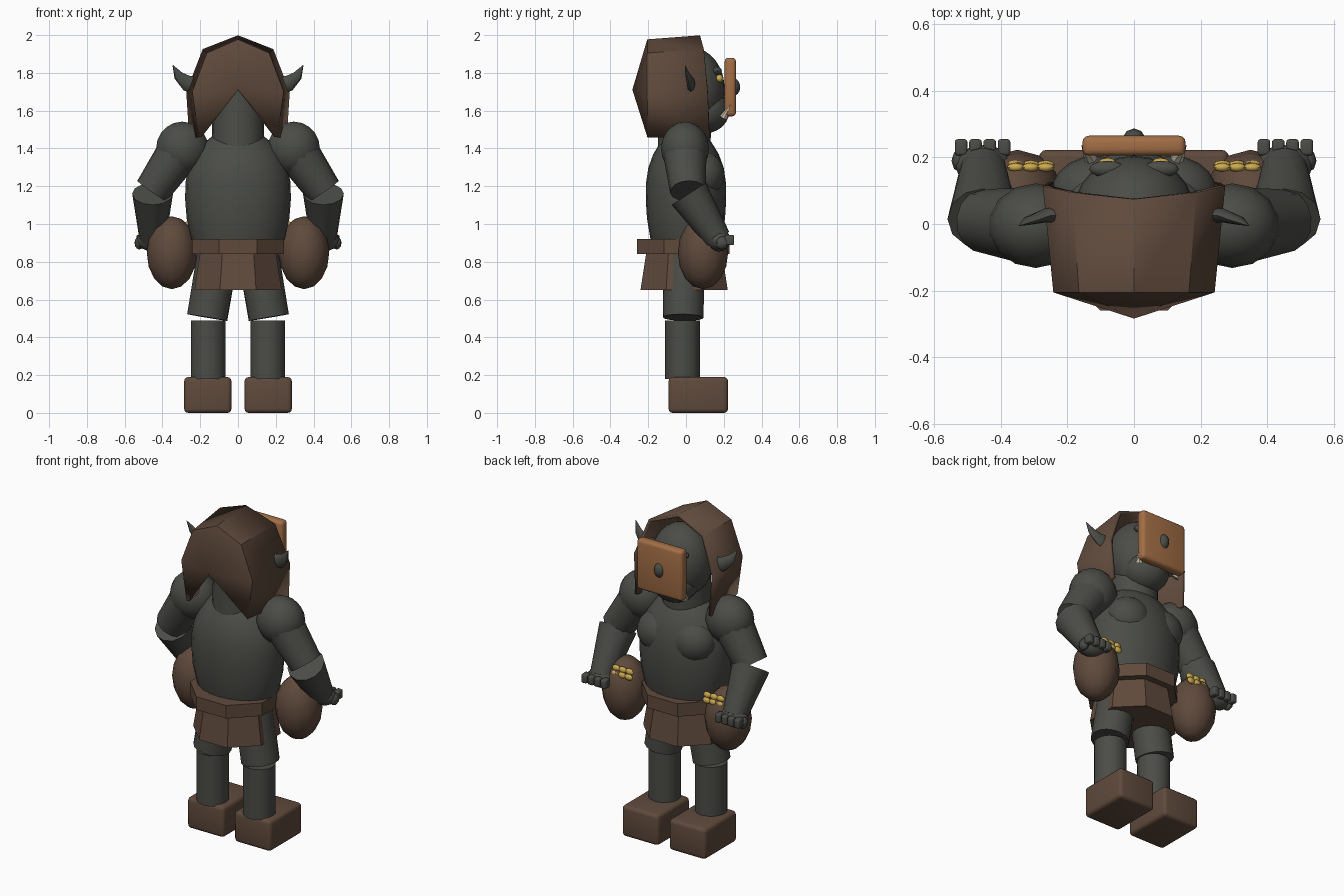
import bpy
import bmesh
import math
from mathutils import Vector, Matrix

if "Cube" in bpy.data.objects:
    bpy.data.objects.remove(bpy.data.objects["Cube"], do_unlink=True)


def make_material(name, rgb):
    mat = bpy.data.materials.new(name)
    mat.use_nodes = True
    color = (*rgb, 1)
    mat.diffuse_color = color
    mat.node_tree.nodes["Principled BSDF"].inputs["Base Color"].default_value = color
    return mat


SKIN = make_material("dark grey skin", (0.07, 0.073, 0.062))
LEATHER = make_material("brown leather", (0.115, 0.068, 0.045))
WOOD = make_material("orange wood", (0.36, 0.155, 0.06))
GOLD = make_material("gold", (0.6, 0.4, 0.08))
IVORY = make_material("ivory", (0.6, 0.54, 0.4))


def finish(bm, name, mat, angle=40):
    bmesh.ops.recalc_face_normals(bm, faces=bm.faces)
    mesh = bpy.data.meshes.new(name)
    bm.to_mesh(mesh)
    bm.free()
    mesh.materials.append(mat)
    ob = bpy.data.objects.new(name, mesh)
    bpy.context.collection.objects.link(ob)
    bpy.ops.object.select_all(action="DESELECT")
    ob.select_set(True)
    bpy.context.view_layer.objects.active = ob
    bpy.ops.object.shade_smooth_by_angle(angle=math.radians(angle))
    return ob


def ball(name, mat, center, radii, sides=16, rings=10):
    bm = bmesh.new()
    place = Matrix.Translation(center) @ Matrix.Diagonal((*radii, 1))
    bmesh.ops.create_uvsphere(bm, u_segments=sides, v_segments=rings, radius=1, matrix=place)
    return finish(bm, name, mat)


def limb(name, mat, start, end, r1, r2, sides=16):
    """Tapered cylinder between two points."""
    start, end = Vector(start), Vector(end)
    axis = end - start
    turn = axis.to_track_quat("Z", "Y").to_matrix().to_4x4()
    bm = bmesh.new()
    bmesh.ops.create_cone(bm, cap_ends=True, segments=sides, radius1=r1, radius2=r2,
                          depth=axis.length,
                          matrix=Matrix.Translation((start + end) / 2) @ turn)
    return finish(bm, name, mat)


def box(name, mat, center, size, bevel):
    bm = bmesh.new()
    bmesh.ops.create_cube(bm, size=1, matrix=Matrix.Translation(center) @ Matrix.Diagonal((*size, 1)))
    bmesh.ops.bevel(bm, geom=bm.edges[:], offset=bevel, segments=3, profile=0.5, affect="EDGES")
    return finish(bm, name, mat)


def lathe(name, mat, profile, sides, y_scale=1, y_shift=0, turn=0):
    """Closed stack of rings from (radius, height) pairs."""
    bm = bmesh.new()
    rings = []
    for r, z in profile:
        ring = []
        for i in range(sides):
            a = math.tau * i / sides + turn
            ring.append(bm.verts.new((r * math.cos(a), r * math.sin(a) * y_scale + y_shift, z)))
        rings.append(ring)
    for low, high in zip(rings, rings[1:]):
        for i in range(sides):
            j = (i + 1) % sides
            bm.faces.new((low[i], low[j], high[j], high[i]))
    bm.faces.new(rings[0])
    bm.faces.new(rings[-1])
    return finish(bm, name, mat)


def bent_cone(name, mat, points, radii, sides=8, flat=0.5):
    """Tapering horn through points, flattened along y."""
    bm = bmesh.new()
    rings = []
    for k, (p, r) in enumerate(zip(points, radii)):
        p = Vector(p)
        d = Vector(points[min(k + 1, len(points) - 1)]) - Vector(points[max(k - 1, 0)])
        across = Vector((-d.z, 0, d.x)).normalized()
        rings.append([bm.verts.new(p + across * r * math.cos(math.tau * i / sides)
                                   + Vector((0, r * flat * math.sin(math.tau * i / sides), 0)))
                      for i in range(sides)])
    for low, high in zip(rings, rings[1:]):
        for i in range(sides):
            j = (i + 1) % sides
            bm.faces.new((low[i], low[j], high[j], high[i]))
    bm.faces.new(rings[0])
    bm.faces.new(rings[-1])
    return finish(bm, name, mat)


# Torso, neck, belt and skirt
lathe("torso", SKIN, [(0.22, 0.84), (0.25, 0.93), (0.272, 1.03), (0.28, 1.13), (0.278, 1.22),
                      (0.262, 1.3), (0.228, 1.37), (0.18, 1.43), (0.13, 1.47)], 24, 0.76)
limb("neck", SKIN, (0, -0.01, 1.38), (0, 0, 1.74), 0.14, 0.135, 20)
octagon = math.pi / 8
lathe("belt", LEATHER, [(0.265, 0.84), (0.265, 0.92)], 8, 1, -0.015, octagon)
lathe("skirt", LEATHER, [(0.25, 0.65), (0.215, 0.86)], 8, 1, -0.01, octagon)

# Head and face
ball("head", SKIN, (0, 0.04, 1.71), (0.18, 0.165, 0.22), 24, 16)
ball("jaw", SKIN, (0, 0.1, 1.6), (0.135, 0.13, 0.12), 20, 12)
ball("nose", SKIN, (0, 0.245, 1.725), (0.037, 0.042, 0.05), 10, 8)
box("face_board", WOOD, (0, 0.235, 1.725), (0.31, 0.06, 0.31), 0.02)

# Hood shell: front arch, back arch and a rear point above the nape notch
front_half = [(0.25, 0.125, 1.46), (0.265, 0.115, 1.7), (0.18, 0.095, 1.92)]
back_half = [(0.2, -0.2, 1.46), (0.235, -0.2, 1.7), (0.16, -0.2, 1.9)]


def arch(half, top):
    return half + [top] + [(-x, y, z) for x, y, z in reversed(half)]


bm = bmesh.new()
front = [bm.verts.new(p) for p in arch(front_half, (0, 0.075, 1.99))]
back = [bm.verts.new(p) for p in arch(back_half, (0, -0.2, 1.97))]
rear = bm.verts.new((0, -0.275, 1.71))
for i in range(len(front) - 1):
    bm.faces.new((front[i], front[i + 1], back[i + 1], back[i]))
    bm.faces.new((back[i], back[i + 1], rear))
hood = finish(bm, "hood", LEATHER, 35)
shell = hood.modifiers.new("thickness", "SOLIDIFY")
shell.thickness = 0.018
shell.offset = 0

for s, side in ((1, "left"), (-1, "right")):
    # Face details
    ball(side + "_eye", GOLD, (s * 0.08, 0.175, 1.77), (0.032, 0.024, 0.022), 12, 8)
    ball(side + "_brow", SKIN, (s * 0.08, 0.165, 1.81), (0.055, 0.025, 0.022), 12, 8)
    limb(side + "_tusk", IVORY, (s * 0.13, 0.2, 1.565), (s * 0.155, 0.235, 1.63), 0.022, 0.003, 8)
    bent_cone(side + "_ear", SKIN,
              [(s * 0.2, 0.03, 1.73), (s * 0.27, 0.025, 1.745), (s * 0.315, 0.01, 1.785),
               (s * 0.345, -0.005, 1.84)], [0.05, 0.042, 0.026, 0.002])

    # Chest and arm
    ball(side + "_chest", SKIN, (s * 0.115, 0.09, 1.26), (0.135, 0.115, 0.125), 20, 12)
    ball(side + "_shoulder", SKIN, (s * 0.295, -0.005, 1.4), (0.142, 0.127, 0.142), 14, 10)
    limb(side + "_upper_arm", SKIN, (s * 0.32, -0.005, 1.37), (s * 0.455, 0.01, 1.175), 0.115, 0.095, 14)
    limb(side + "_forearm", SKIN, (s * 0.452, 0.015, 1.16), (s * 0.452, 0.17, 0.92), 0.108, 0.07, 12)

    # Hand
    ball(side + "_hand", SKIN, (s * 0.452, 0.175, 0.915), (0.085, 0.062, 0.06), 12, 8)
    for k in range(4):
        box(side + "_finger_%d" % (k + 1), SKIN, (s * (0.39 + 0.043 * k), 0.23, 0.915),
            (0.038, 0.05, 0.055), 0.01)
    ball(side + "_thumb", SKIN, (s * 0.522, 0.19, 0.9), (0.026, 0.035, 0.035), 8, 6)

    # Loot bag and coins
    ball(side + "_bag", LEATHER, (s * 0.35, 0.09, 0.848), (0.133, 0.133, 0.193), 12, 8)
    for k in range(3):
        for row in range(2):
            ball(side + "_coin_%d" % (2 * k + row + 1), GOLD,
                 (s * (0.265 + 0.045 * k), 0.178 - 0.008 * row, 0.965 + 0.03 * row),
                 (0.027, 0.014, 0.019), 8, 6)

    # Leg and boot
    limb(side + "_thigh", SKIN, (s * 0.105, -0.01, 0.85), (s * 0.163, -0.015, 0.505), 0.11, 0.108, 16)
    limb(side + "_shin", SKIN, (s * 0.158, -0.018, 0.18), (s * 0.158, -0.018, 0.49), 0.092, 0.092, 16)
    box(side + "_boot", LEATHER, (s * 0.16, 0.065, 0.095), (0.25, 0.315, 0.19), 0.022)
